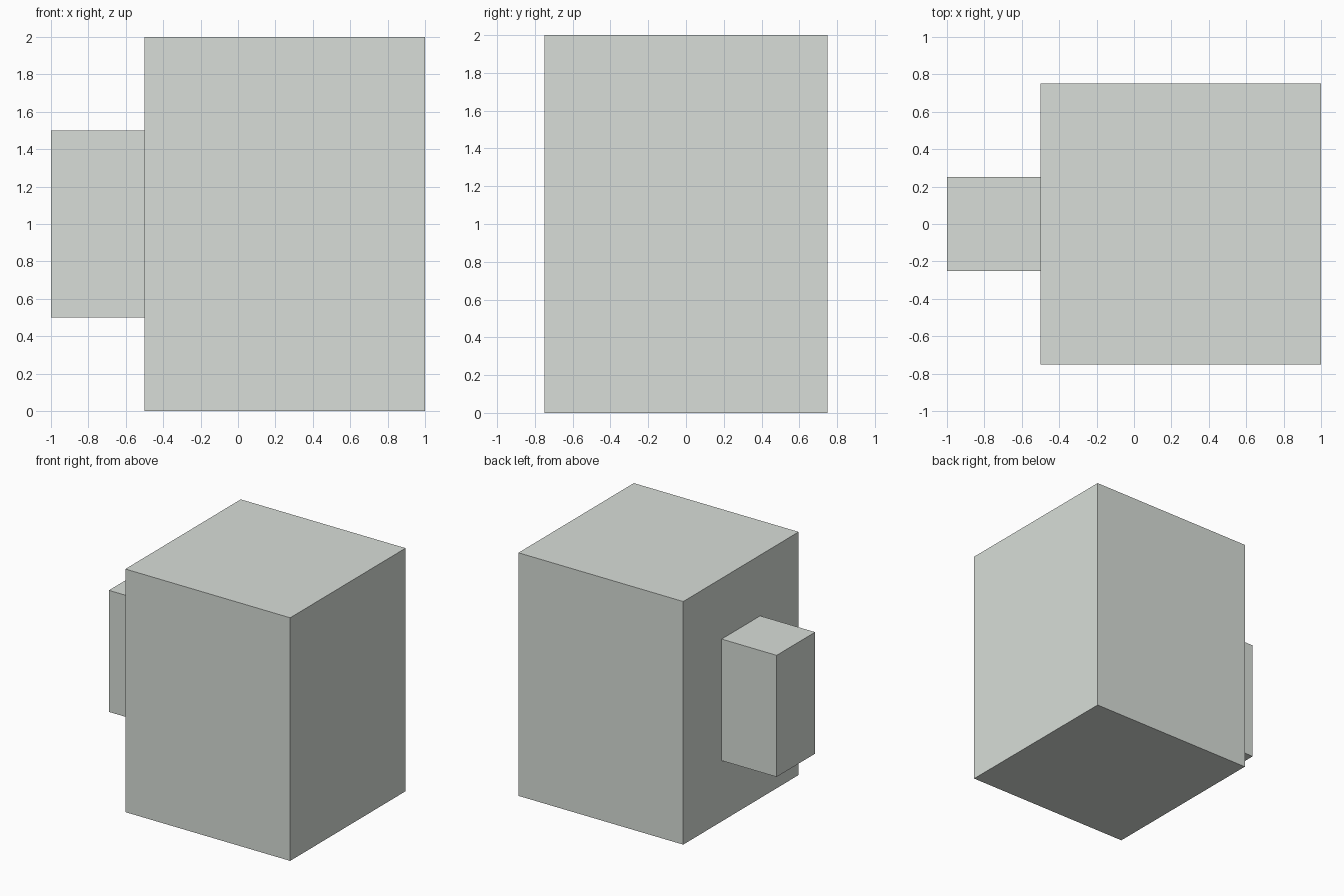
import bpy

if "Cube" in bpy.data.objects:
    bpy.data.objects.remove(bpy.data.objects["Cube"])

grey = bpy.data.materials.new("pale_greenish_grey")
grey.diffuse_color = (0.69, 0.73, 0.69, 1.0)
grey.use_nodes = True
grey.node_tree.nodes["Principled BSDF"].inputs["Base Color"].default_value = grey.diffuse_color


def box(name, lo, hi):
    """Axis-aligned box between two corners."""
    centre = [(a + b) / 2 for a, b in zip(lo, hi)]
    bpy.ops.mesh.primitive_cube_add(size=1, location=centre)
    obj = bpy.context.object
    obj.name = name
    obj.scale = [b - a for a, b in zip(lo, hi)]
    bpy.ops.object.transform_apply(location=False, rotation=False, scale=True)
    obj.data.materials.append(grey)
    return obj


# Large main block
box("main_block", (-0.5, -0.75, 0.0), (1.0, 0.75, 2.0))
# Small block sticking out of the left side
box("side_block", (-1.0, -0.25, 0.5), (-0.5, 0.25, 1.5))
